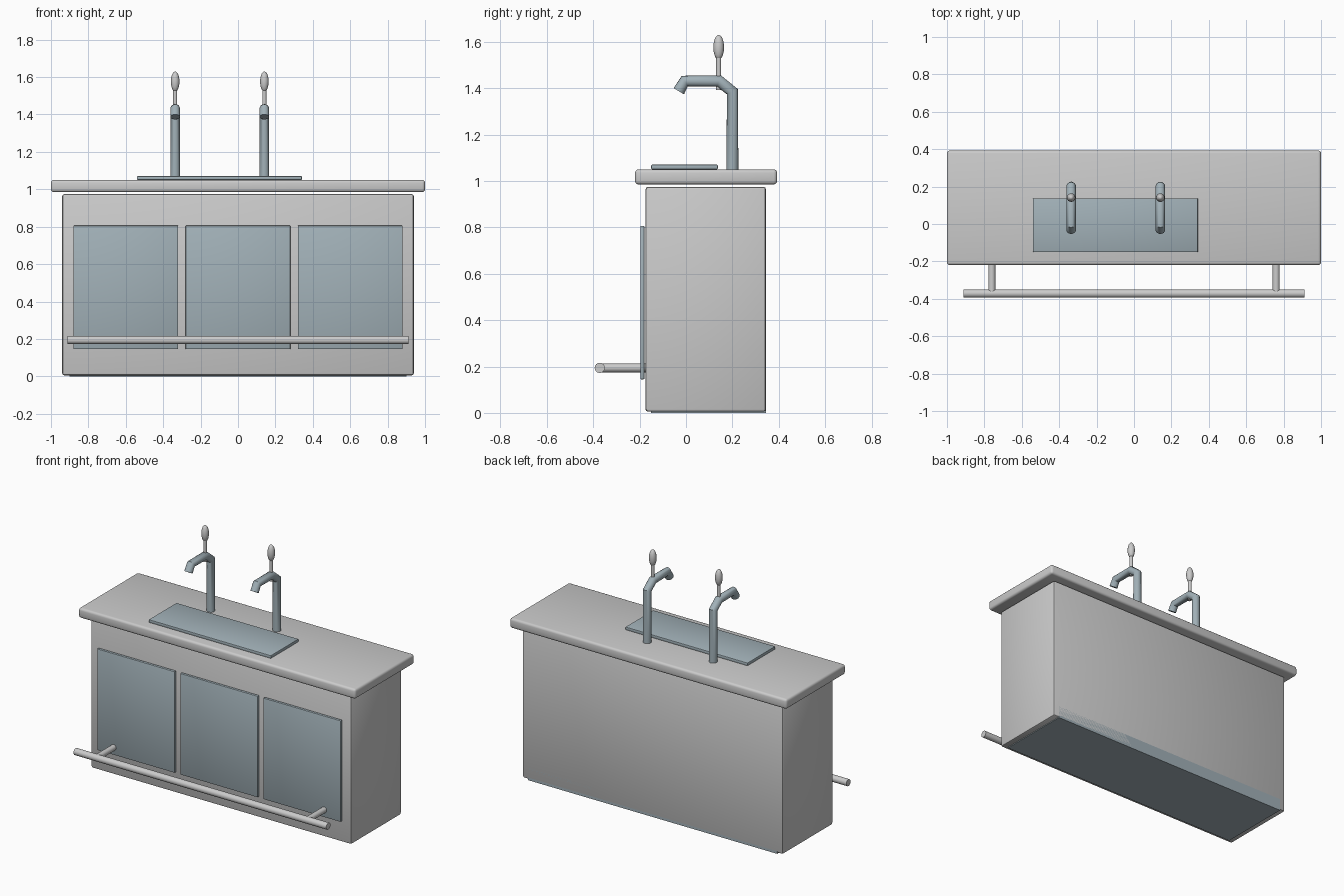
import bpy, math

if "Cube" in bpy.data.objects:
    bpy.data.objects.remove(bpy.data.objects["Cube"])

slate = bpy.data.materials.new("slate")
slate.diffuse_color = (0.36, 0.44, 0.48, 1)
slate.use_nodes = True
slate.node_tree.nodes["Principled BSDF"].inputs["Base Color"].default_value = slate.diffuse_color


def finish(ob, name, mat=None, smooth=True):
    ob.name = name
    if mat:
        ob.data.materials.append(mat)
    if smooth:
        bpy.ops.object.shade_smooth_by_angle(angle=math.radians(40))
    return ob


def box(name, x, y, z, bevel=0.0, segments=2, mat=None):
    """Box given by (min, max) pairs, with an optional rounded edge."""
    bpy.ops.mesh.primitive_cube_add(size=1, location=[sum(p) / 2 for p in (x, y, z)])
    ob = bpy.context.object
    ob.scale = [p[1] - p[0] for p in (x, y, z)]
    bpy.ops.object.transform_apply(location=False, rotation=False, scale=True)
    if bevel:
        m = ob.modifiers.new("bevel", "BEVEL")
        m.width, m.segments = bevel, segments
        bpy.ops.object.modifier_apply(modifier=m.name)
    return finish(ob, name, mat)


def rod(name, centre, radius, length, rot=(0, 0, 0)):
    bpy.ops.mesh.primitive_cylinder_add(vertices=16, radius=radius, depth=length,
                                        location=centre, rotation=rot)
    return finish(bpy.context.object, name)


def tube(name, points, radius, mat):
    """Round pipe along straight segments."""
    cu = bpy.data.curves.new(name, "CURVE")
    cu.dimensions = "3D"
    cu.bevel_depth, cu.bevel_resolution, cu.use_fill_caps = radius, 6, True
    sp = cu.splines.new("POLY")
    sp.points.add(len(points) - 1)
    for p, co in zip(sp.points, points):
        p.co = (*co, 1)
    ob = bpy.data.objects.new(name, cu)
    bpy.context.collection.objects.link(ob)
    bpy.ops.object.select_all(action="DESELECT")
    ob.select_set(True)
    bpy.context.view_layer.objects.active = ob
    bpy.ops.object.convert(target="MESH")
    return finish(bpy.context.object, name, mat)


# Cabinet, plinth and counter
box("cabinet", (-0.94, 0.94), (-0.175, 0.345), (0.005, 0.975), 0.012)
box("plinth", (-0.9, 0.9), (-0.15, 0.345), (0, 0.08), mat=slate)
box("countertop", (-1, 1), (-0.22, 0.393), (0.985, 1.05), 0.015, 3)
box("drip_tray", (-0.54, 0.342), (-0.15, 0.137), (1.05, 1.07), 0.004, mat=slate)

# Front door panels
for i in range(3):
    cx = (i - 1) * 0.6
    box(f"door_{i + 1}", (cx - 0.28, cx + 0.28), (-0.197, -0.179), (0.145, 0.806), 0.004, mat=slate)

# Foot rail and its brackets
rod("foot_rail", (0, -0.372, 0.194), 0.022, 1.825, (0, math.pi / 2, 0))
for side, sx in (("left", -1), ("right", 1)):
    rod(f"rail_bracket_{side}", (sx * 0.76, -0.272, 0.194), 0.019, 0.2, (math.pi / 2, 0, 0))

# Two beer taps with pull handles
path = [(0.2, 1.05), (0.2, 1.385), (0.142, 1.431), (-0.005, 1.431), (-0.031, 1.387)]
for i, x in enumerate((-0.336, 0.141)):
    tube(f"tap_{i + 1}", [(x, y, z) for y, z in path], 0.026, slate)
    rod(f"tap_lever_{i + 1}", (x, 0.141, 1.465), 0.011, 0.145)
    bpy.ops.mesh.primitive_uv_sphere_add(segments=16, ring_count=10, radius=1,
                                         location=(x, 0.141, 1.576))
    knob = bpy.context.object
    knob.scale = (0.023, 0.023, 0.054)
    bpy.ops.object.transform_apply(location=False, rotation=False, scale=True)
    finish(knob, f"tap_knob_{i + 1}")
